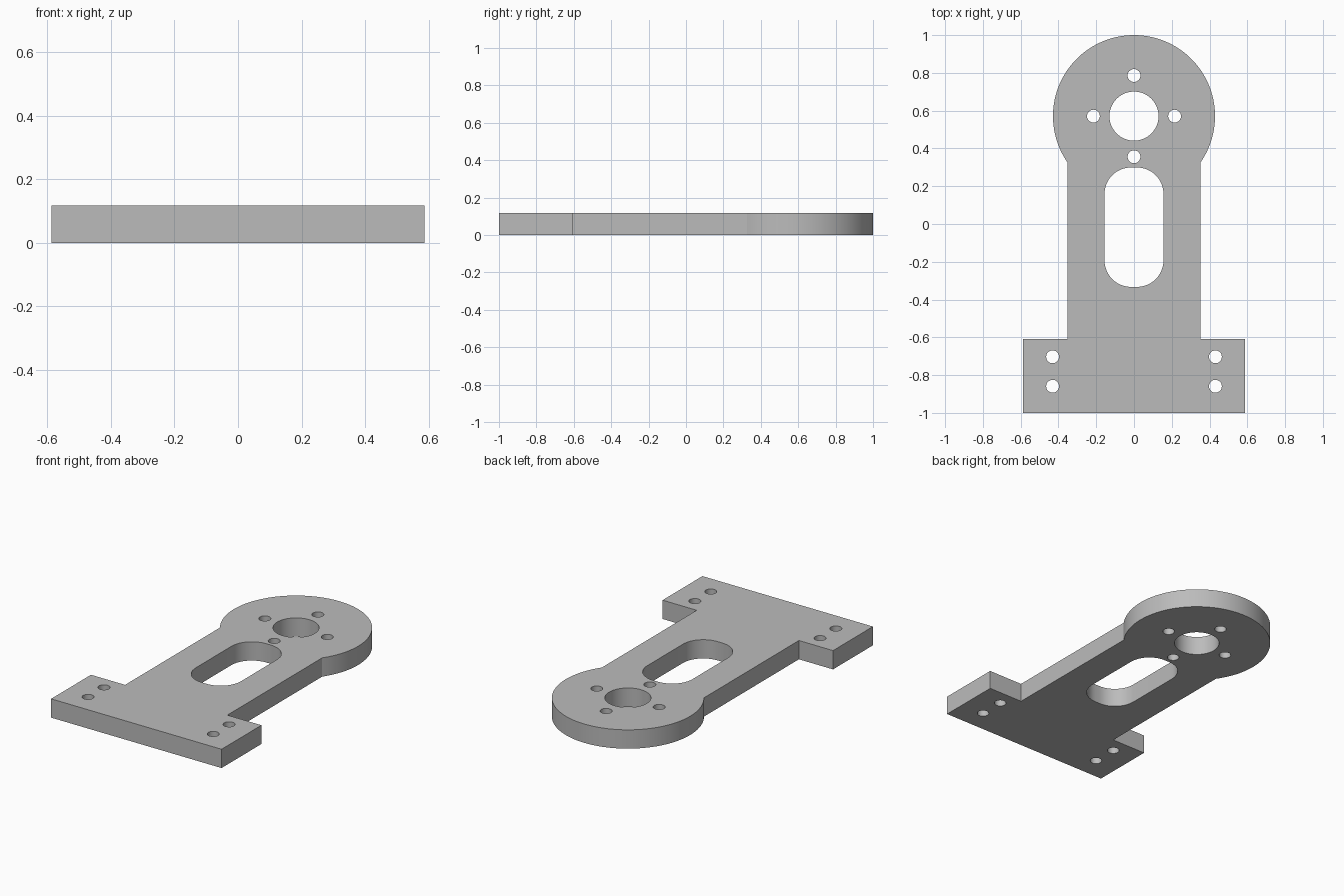
import bpy, bmesh, math

if "Cube" in bpy.data.objects:
    bpy.data.objects.remove(bpy.data.objects["Cube"])

THICK = 0.117
HEAD_Y, HEAD_R = 0.571, 0.429      # round head
STEM_X = 0.352                     # half width of stem
BASE_X, BASE_Y = 0.587, -0.608     # half width and upper edge of base


def arc(cx, cy, r, a0, a1, n):
    """Points along an arc, both ends included."""
    return [(cx + r * math.cos(a0 + (a1 - a0) * i / n),
             cy + r * math.sin(a0 + (a1 - a0) * i / n)) for i in range(n + 1)]


def circle(cx, cy, r, n=32):
    return arc(cx, cy, r, 0, 2 * math.pi, n)[:-1]


def rounded_slot(hx, y0, y1, r, n=12):
    """Rectangle with four filleted corners."""
    q = math.pi / 2
    corners = [(hx - r, y1 - r), (r - hx, y1 - r), (r - hx, y0 + r), (hx - r, y0 + r)]
    return [p for i, (x, y) in enumerate(corners)
            for p in arc(x, y, r, i * q, (i + 1) * q, n)]


# Outer outline: base, stem and round head
a = math.acos(STEM_X / HEAD_R)
outline = [(-STEM_X, BASE_Y), (-BASE_X, BASE_Y), (-BASE_X, -1), (BASE_X, -1),
           (BASE_X, BASE_Y), (STEM_X, BASE_Y)]
outline += arc(0, HEAD_Y, HEAD_R, -a, math.pi + a, 96)

# Openings: centre bore, slot, bolt circle and base mounting holes
loops = [outline, circle(0, HEAD_Y, 0.13, 64), rounded_slot(0.156, -0.333, 0.299, 0.14)]
for dx, dy in ((1, 0), (0, 1), (-1, 0), (0, -1)):
    loops.append(circle(dx * 0.215, HEAD_Y + dy * 0.215, 0.034))
for x in (-0.431, 0.431):
    for y in (-0.703, -0.859):
        loops.append(circle(x, y, 0.034))

# Fill the profile with its holes and extrude it
bm = bmesh.new()
edges = []
for pts in loops:
    vs = [bm.verts.new((x, y, 0)) for x, y in pts]
    edges += [bm.edges.new((v, vs[(i + 1) % len(vs)])) for i, v in enumerate(vs)]
bmesh.ops.triangle_fill(bm, use_beauty=True, use_dissolve=False, edges=edges)
ext = bmesh.ops.extrude_face_region(bm, geom=bm.faces[:], use_keep_orig=True)
bmesh.ops.translate(bm, vec=(0, 0, THICK),
                    verts=[g for g in ext["geom"] if isinstance(g, bmesh.types.BMVert)])
bmesh.ops.recalc_face_normals(bm, faces=bm.faces[:])

mesh = bpy.data.meshes.new("mounting_plate")
bm.to_mesh(mesh)
bm.free()
plate = bpy.data.objects.new("mounting_plate", mesh)
bpy.context.collection.objects.link(plate)

grey = bpy.data.materials.new("plain grey")
grey.diffuse_color = (0.5, 0.5, 0.5, 1)
grey.use_nodes = True
grey.node_tree.nodes["Principled BSDF"].inputs["Base Color"].default_value = grey.diffuse_color
mesh.materials.append(grey)

# Smooth bores and rim, sharp plate edges
bpy.context.view_layer.objects.active = plate
plate.select_set(True)
bpy.ops.object.shade_smooth_by_angle(angle=math.radians(30))
